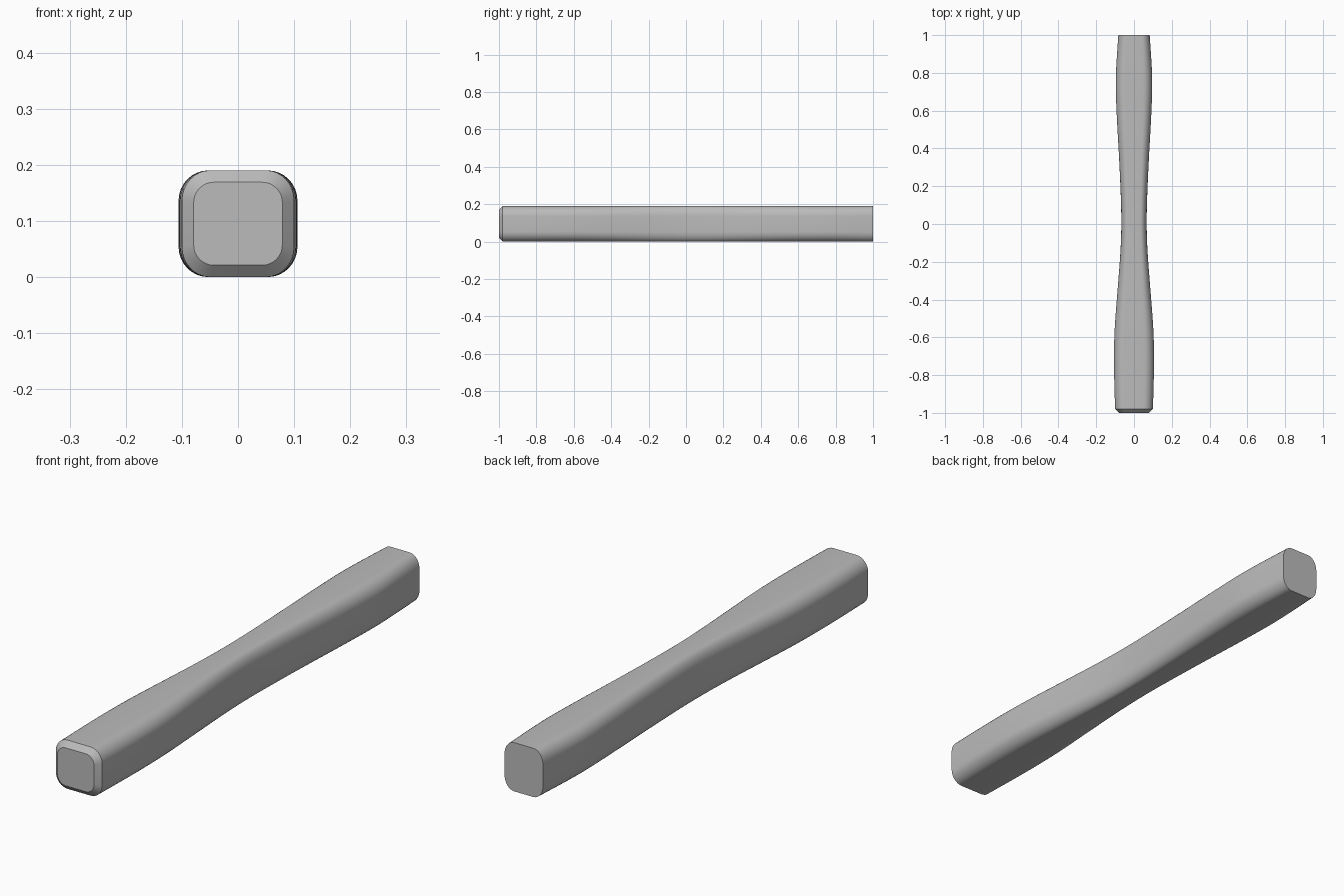
import bpy, bmesh, math

cube = bpy.data.objects.get("Cube")
if cube:
    bpy.data.objects.remove(cube, do_unlink=True)

HEIGHT = 0.19
CORNER_STEPS = 8

# Half width of the grip along its length: (y, half width)
PROFILE = [(-0.98, 0.1), (-0.85, 0.104), (-0.7, 0.106), (-0.55, 0.102),
           (-0.35, 0.087), (-0.15, 0.072), (0, 0.067), (0.15, 0.07),
           (0.35, 0.079), (0.55, 0.09), (0.72, 0.0965), (0.82, 0.0945), (1, 0.083)]


def half_width(y):
    """Smooth cubic interpolation of the profile."""
    last = len(PROFILE) - 1

    def slope(k):
        a, b = PROFILE[max(k - 1, 0)], PROFILE[min(k + 1, last)]
        return (b[1] - a[1]) / (b[0] - a[0])

    i = max(k for k in range(last) if PROFILE[k][0] <= y + 1e-6)
    (y0, w0), (y1, w1) = PROFILE[i], PROFILE[i + 1]
    h = y1 - y0
    t = (y - y0) / h
    return ((2*t**3 - 3*t**2 + 1) * w0 + (t**3 - 2*t**2 + t) * h * slope(i)
            + (3*t**2 - 2*t**3) * w1 + (t**3 - t**2) * h * slope(i + 1))


def add_ring(bm, y, hw, hh, rx, rz):
    """Rounded rectangle cross-section around the centre line."""
    ring = []
    for quarter, (sx, sz) in enumerate([(1, 1), (-1, 1), (-1, -1), (1, -1)]):
        for step in range(CORNER_STEPS + 1):
            a = (quarter + step / CORNER_STEPS) * math.pi / 2
            ring.append(bm.verts.new((sx * (hw - rx) + rx * math.cos(a), y,
                                      HEIGHT / 2 + sz * (hh - rz) + rz * math.sin(a))))
    return ring


bm = bmesh.new()
# Bevelled front end, then the waisted body
rings = [add_ring(bm, -1, 0.079, 0.074, 0.036, 0.036)]
SECTIONS = 48
for s in range(SECTIONS + 1):
    y = -0.98 + 1.98 * s / SECTIONS
    w = half_width(y)
    rings.append(add_ring(bm, y, w, HEIGHT / 2, w * 0.5, 0.054))
for a, b in zip(rings, rings[1:]):
    for i in range(len(a)):
        j = (i + 1) % len(a)
        bm.faces.new((a[i], a[j], b[j], b[i]))
bm.faces.new(rings[0])
bm.faces.new(rings[-1])
bmesh.ops.recalc_face_normals(bm, faces=bm.faces)

mesh = bpy.data.meshes.new("handle_grip")
bm.to_mesh(mesh)
bm.free()
grip = bpy.data.objects.new("handle_grip", mesh)
bpy.context.collection.objects.link(grip)

# Plain grey finish
grey = bpy.data.materials.new("plain_grey")
grey.use_nodes = True
colour = (0.5, 0.5, 0.5, 1)
grey.diffuse_color = colour
for node in grey.node_tree.nodes:
    if node.type == "BSDF_PRINCIPLED":
        node.inputs["Base Color"].default_value = colour
mesh.materials.append(grey)

# Smooth body with crisp end edges
bpy.ops.object.select_all(action="DESELECT")
grip.select_set(True)
bpy.context.view_layer.objects.active = grip
bpy.ops.object.shade_smooth_by_angle(angle=math.radians(30))
